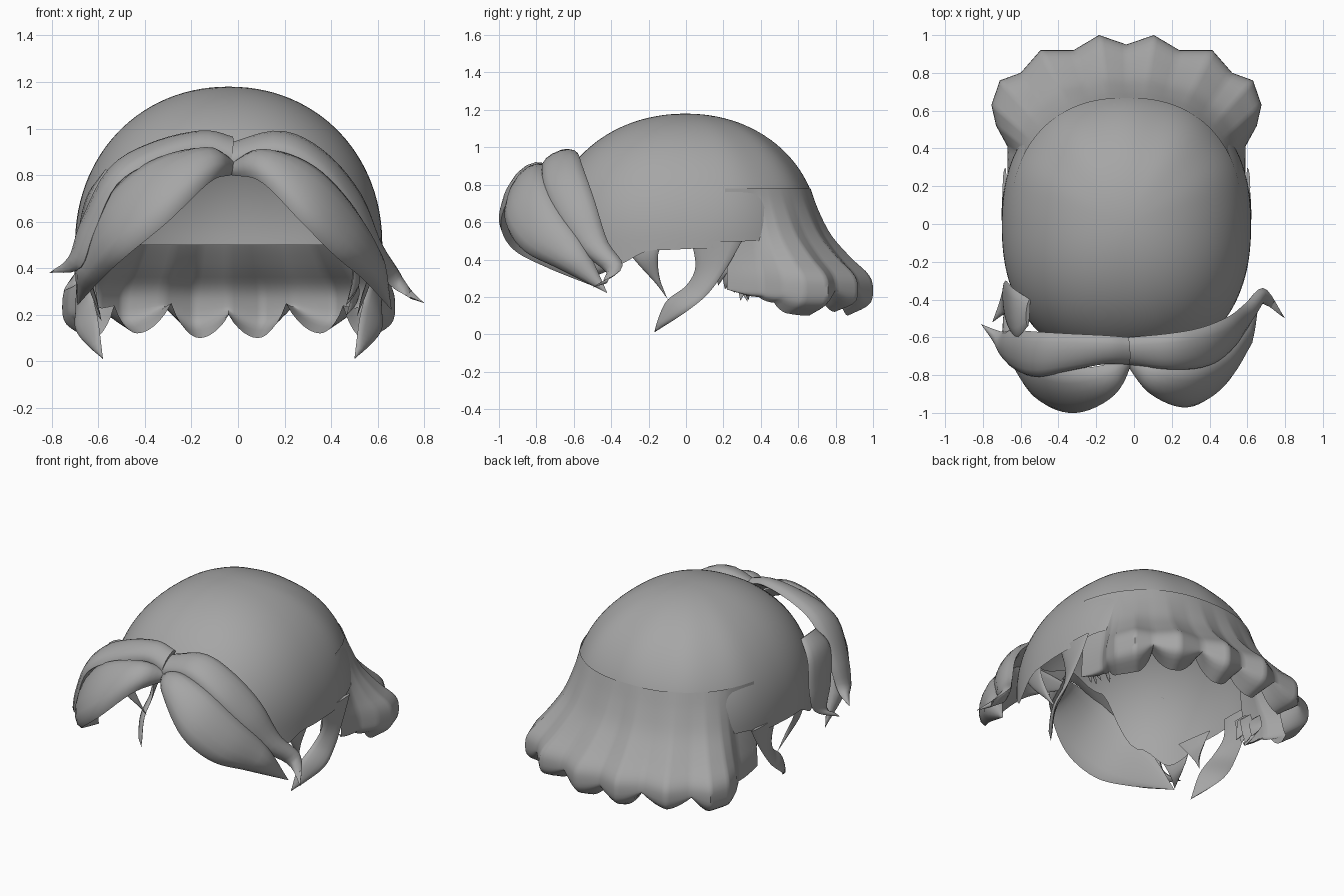
import bpy, math, random
from mathutils import Vector

if "Cube" in bpy.data.objects:
    bpy.data.objects.remove(bpy.data.objects["Cube"])

random.seed(4)
CX = -0.04                      # the hair is centred slightly to one side
grey = bpy.data.materials.new("hair_grey")
grey.diffuse_color = (0.38, 0.38, 0.38, 1)
grey.use_nodes = True
grey.node_tree.nodes["Principled BSDF"].inputs["Base Color"].default_value = grey.diffuse_color


def add_mesh(name, verts, faces, angle=50):
    me = bpy.data.meshes.new(name)
    me.from_pydata([tuple(v) for v in verts], [], faces)
    me.materials.append(grey)
    ob = bpy.data.objects.new(name, me)
    bpy.context.collection.objects.link(ob)
    bpy.ops.object.select_all(action='DESELECT')
    ob.select_set(True)
    bpy.context.view_layer.objects.active = ob
    bpy.ops.object.mode_set(mode='EDIT')
    bpy.ops.mesh.select_all(action='SELECT')
    bpy.ops.mesh.remove_doubles(threshold=0.0005)
    bpy.ops.mesh.normals_make_consistent(inside=False)
    bpy.ops.object.mode_set(mode='OBJECT')
    bpy.ops.object.shade_smooth_by_angle(angle=math.radians(angle))
    return ob


def grid_faces(rows, cols, wrap=False):
    return [(r * cols + c, r * cols + (c + 1) % cols,
             (r + 1) * cols + (c + 1) % cols, (r + 1) * cols + c)
            for r in range(rows - 1) for c in range(cols if wrap else cols - 1)]


def spline(pts, t):
    """Smooth curve through pts, t in 0..1."""
    pts = [Vector(p) for p in pts]
    f = t * (len(pts) - 1)
    i = min(int(f), len(pts) - 2)
    u = f - i
    b, c = pts[i], pts[i + 1]
    a = pts[i - 1] if i else b * 2 - c
    d = pts[i + 2] if i + 2 < len(pts) else c * 2 - b
    return 0.5 * (2 * b + (c - a) * u + (2 * a - 5 * b + 4 * c - d) * u * u
                  + (3 * b - a - 3 * c + d) * u ** 3)


def table(keys, x):
    """Eased lookup in (x, value) pairs."""
    for (x0, v0), (x1, v1) in zip(keys, keys[1:]):
        if x <= x1:
            u = (x - x0) / (x1 - x0)
            return v0 + (v1 - v0) * u * u * (3 - 2 * u)
    return keys[-1][1]


def dome_point(a, z, k=1.0):
    """Point on the skull shape; a = 0 is the back."""
    n, h = 2.3, min(max(z - 0.5, 0) / 0.68, 1)
    sx, sy = abs(math.sin(a)) / 0.66, abs(math.cos(a)) / (0.715 if math.cos(a) > 0 else 0.74)
    r = k * (1 - h ** 2.08) ** (1 / 2.08) / (sx ** n + sy ** n) ** (1 / n)
    return Vector((CX + r * math.sin(a), r * math.cos(a), z))


# Cap: open shell whose lower edge follows the hairline
hairline = [(0, 0.5), (60, 0.5), (80, 0.46), (105, 0.45), (125, 0.36), (140, 0.5), (160, 0.82), (180, 0.88)]
verts, R, C = [], 30, 121
for r in range(R):
    for c in range(C):
        a = math.radians(-180 + 360 * c / (C - 1))
        zb = table(hairline, abs(math.degrees(a)))
        z = zb + (1.18 - zb) * math.cos(r / (R - 1) * math.pi / 2)
        back = max(math.cos(a), 0) * math.sin(r / (R - 1) * math.pi)
        verts.append(dome_point(a, z, 1 + 0.008 * back * math.cos(11 * a)))
add_mesh("cap", verts, grid_faces(R, C))

# Hem: flared, scalloped ends; half outline mirrored (offset, y, tip height)
half = [(0, .95, .2), (.145, 1.0, .10), (.28, .92, .25), (.455, .92, .12), (.56, .80, .24),
        (.67, .76, .10), (.715, .63, .11), (.69, .52, .17), (.63, .41, .2), (.63, .22, .26)]
outline = [(-x, y, z) for x, y, z in half[:0:-1]] + half
verts, SUB, R = [], 6, 25
cols = (len(outline) - 1) * SUB + 1
for r in range(R):
    for c in range(cols):
        i = min(c // SUB, len(outline) - 2)
        u = c / SUB - i
        p, q = outline[i], outline[i + 1]
        ox, oy = p[0] + (q[0] - p[0]) * u, p[1] + (q[1] - p[1]) * u
        lo, hi = min(p[2], q[2]), max(p[2], q[2])
        s = u if q[2] < p[2] else 1 - u
        tip = hi - (hi - lo) * math.sin(s * math.pi / 2) ** 0.8
        top = dome_point(math.atan2(ox, oy), 0.78, 1.012)
        out = Vector((CX + ox, oy, 0))
        path = []
        for mix, z in ((0, .78), (.14, .66), (.34, .53), (.65, .41), (.93, .32), (1, .24 + tip * .05),
                       (.94, .11 + tip * .5), (.6, tip)):
            v = top.lerp(out, mix)
            v.z = z
            path.append(v)
        verts.append(spline(path, r / (R - 1)))
add_mesh("back_hem", verts, grid_faces(R, cols))


def lock(name, upper, lower, bulge=0.05, steps=28, sides=14):
    """Lens-shaped lock of hair spanning two edge curves."""
    verts, centre = [], Vector((CX, -0.3, 0.4))
    for s in range(steps + 1):
        t = s / steps
        a, b = spline(upper, t), spline(lower, t)
        mid, half_w = (a + b) / 2, (a - b) / 2
        t0, t1 = max(t - .02, 0), min(t + .02, 1)
        tan = (spline(upper, t1) + spline(lower, t1)) - (spline(upper, t0) + spline(lower, t0))
        n = tan.cross(half_w)
        n = n.normalized() if n.length > 1e-9 else Vector((0, 0, 0))
        if n.dot(mid - centre) < 0:
            n = -n
        thick = min(bulge, half_w.length * 0.8)
        for k in range(sides):
            w = 2 * math.pi * k / sides
            sn = math.sin(w)
            verts.append(mid + half_w * math.cos(w) + n * sn * thick * (1 if sn > 0 else 0.2))
    faces = grid_faces(steps + 1, sides, True)
    faces.append(tuple(range(sides)))
    return add_mesh(name, verts, faces, 60)


# Fringe: two overlapping swept locks on each side of the parting
lock("fringe_upper_right",
     [(-.03, -.6, .92), (.18, -.58, .97), (.35, -.55, .89), (.5, -.49, .72), (.59, -.42, .5), (.69, -.34, .36), (.8, -.5, .25)],
     [(-.03, -.74, .84), (.18, -.77, .89), (.36, -.76, .79), (.48, -.69, .62), (.56, -.57, .45), (.66, -.42, .32), (.8, -.5, .25)])
lock("fringe_front_right",
     [(-.03, -.69, .84), (.14, -.74, .89), (.32, -.75, .83), (.48, -.67, .66), (.57, -.54, .48), (.66, -.42, .22)],
     [(-.03, -.74, .80), (.1, -.9, .77), (.27, -.96, .6), (.42, -.87, .45), (.54, -.68, .35), (.66, -.42, .22)], 0.07)
lock("fringe_upper_left",
     [(-.03, -.6, .95), (-.15, -.59, .97), (-.35, -.58, .92), (-.52, -.57, .82), (-.64, -.56, .6), (-.7, -.57, .43), (-.81, -.53, .38)],
     [(-.03, -.74, .86), (-.15, -.74, .9), (-.35, -.78, .86), (-.52, -.81, .76), (-.62, -.77, .55), (-.68, -.7, .4), (-.81, -.53, .38)])
lock("fringe_front_left",
     [(-.03, -.69, .86), (-.18, -.75, .9), (-.38, -.76, .85), (-.54, -.7, .71), (-.63, -.57, .5), (-.69, -.45, .24)],
     [(-.03, -.74, .8), (-.12, -.91, .77), (-.3, -.99, .6), (-.47, -.93, .46), (-.58, -.75, .36), (-.69, -.45, .24)], 0.07)
lock("temple_lock_left",
     [(-.55, -.4, .8), (-.64, -.34, .7), (-.68, -.3, .52), (-.69, -.35, .38), (-.75, -.52, .3)],
     [(-.56, -.54, .82), (-.62, -.6, .7), (-.66, -.55, .5), (-.68, -.48, .35), (-.75, -.52, .3)], 0.02)

# Sides: sideburn spikes, ear tufts and loose strands, mirrored about the centre
for side, tag in ((1, "right"), (-1, "left")):
    def m(*pts):
        return [(CX + side * x, y, z) for x, y, z in pts]
    lock("sideburn_" + tag,
         m((.63, .03, .5), (.61, .05, .36), (.58, .0, .26), (.56, -.11, .17), (.54, -.17, .01)),
         m((.64, .3, .5), (.645, .22, .36), (.655, .12, .22), (.65, 0, .12), (.54, -.17, .01)), 0.02)
    lock("ear_tuft_" + tag,
         m((.59, -.34, .48), (.6, -.26, .38), (.57, -.16, .27), (.55, -.1, .19)),
         m((.65, -.12, .5), (.63, -.15, .42), (.58, -.14, .3), (.55, -.1, .19)), 0.015)
    for i in range(5):
        y, z = 0.2 + 0.04 * i, 0.42 - 0.02 * i
        x, dy, dz = random.uniform(.52, .61), random.uniform(-.04, .08), random.uniform(.12, .22)
        lock("loose_strand_%s_%d" % (tag, i),
             m((x, y - .04, z), (x - .01, y - .03 + dy / 2, z - dz / 2), (x - .03, y + dy, z - dz)),
             m((x, y + .06, z), (x + .02, y + .04 + dy / 2, z - dz / 2), (x - .03, y + dy, z - dz)), 0.01, 8, 8)
